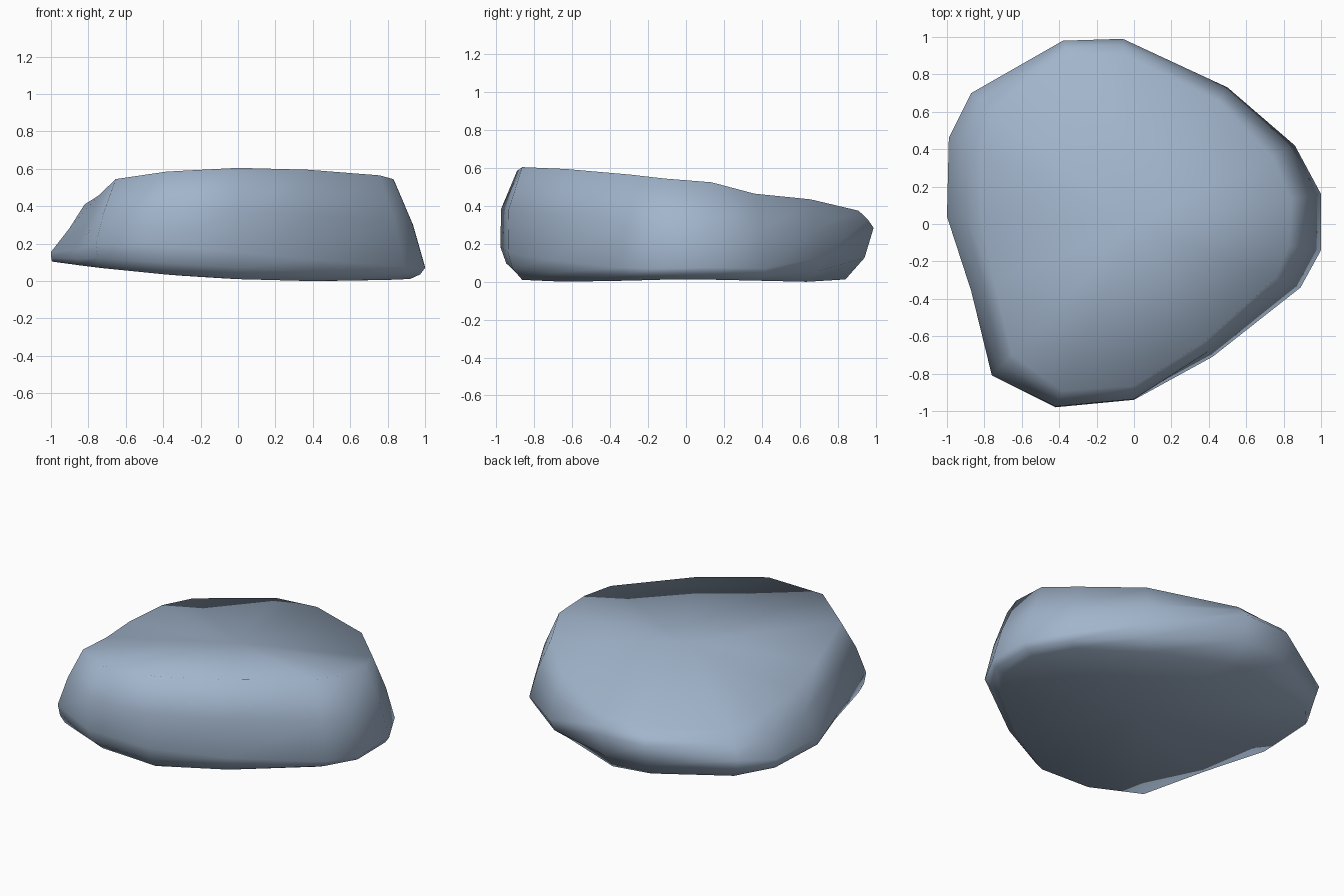
import bpy, bmesh

if "Cube" in bpy.data.objects:
    bpy.data.objects.remove(bpy.data.objects["Cube"])

# Outline of the boulder, counter-clockwise:
# x, y, height of widest point, foot scale, top rim inset scale, top rim height
OUTLINE = [
    (1.00, 0.16, 0.08, 0.92, 0.84, 0.53), (0.86, 0.42, 0.075, 0.92, 0.86, 0.47),
    (0.50, 0.73, 0.14, 0.87, 0.90, 0.44), (-0.06, 0.99, 0.29, 0.85, 0.92, 0.38),
    (-0.38, 0.98, 0.29, 0.84, 0.91, 0.37), (-0.87, 0.70, 0.22, 0.93, 0.87, 0.365),
    (-0.99, 0.46, 0.17, 0.98, 0.83, 0.39), (-1.00, 0.04, 0.16, 0.995, 0.82, 0.415),
    (-0.87, -0.36, 0.17, 0.98, 0.86, 0.46), (-0.76, -0.81, 0.20, 0.96, 0.86, 0.55),
    (-0.42, -0.98, 0.19, 0.90, 0.91, 0.59), (0.00, -0.94, 0.16, 0.92, 0.92, 0.61),
    (0.42, -0.71, 0.12, 0.90, 0.89, 0.60), (0.89, -0.34, 0.08, 0.90, 0.85, 0.57),
    (1.00, -0.14, 0.075, 0.92, 0.83, 0.55),
]


def under(x):
    """Height of the underside, rising to the left."""
    return 0.015 - 0.045 * x + 0.05 * x * x


bm = bmesh.new()


def ring(rule):
    return [bm.verts.new(rule(*p)) for p in OUTLINE]


def belly(x, y, zm, f, s, zt):
    # rounds the wall between the foot and the widest point
    k = f + (1 - f) * 0.68
    zf = under(x * f)
    return (x * k, y * k, zf + (zm - zf) * 0.42)


def shoulder(x, y, zm, f, s, zt):
    # front wall bulges, left side is hollow, other sides slope straight
    if x < -0.7:
        b = 0.6 if y < -0.5 else 0.45
    else:
        b = 0.95 if y < -0.8 else 0.6
    k = s + (1 - s) * b
    return (x * k, y * k, zm + (zt - zm) * 0.5)


rings = [
    ring(lambda x, y, zm, f, s, zt: (x * f, y * f, under(x * f))),
    ring(belly),
    ring(lambda x, y, zm, f, s, zt: (x, y, zm)),
    ring(shoulder),
    ring(lambda x, y, zm, f, s, zt: (x * s, y * s, zt)),
]
n = len(OUTLINE)
for a, b in zip(rings, rings[1:]):
    for i in range(n):
        j = (i + 1) % n
        bm.faces.new((a[i], a[j], b[j], b[i]))

# Close the slightly hollow underside and the tilted crown
for verts, z in ((rings[0], 0.035), (rings[-1], 0.505)):
    c = bm.verts.new((0, 0, z))
    for i in range(n):
        bm.faces.new((verts[i], verts[(i + 1) % n], c))

bmesh.ops.recalc_face_normals(bm, faces=bm.faces)
low = min(v.co.z for v in bm.verts)
for v in bm.verts:
    v.co.z -= low
for f in bm.faces:
    f.smooth = True

mesh = bpy.data.meshes.new("boulder")
bm.to_mesh(mesh)
bm.free()

stone = bpy.data.materials.new("blue grey stone")
stone.diffuse_color = (0.36, 0.46, 0.60, 1)
stone.use_nodes = True
stone.node_tree.nodes["Principled BSDF"].inputs["Base Color"].default_value = stone.diffuse_color
mesh.materials.append(stone)
bpy.context.collection.objects.link(bpy.data.objects.new("boulder", mesh))
